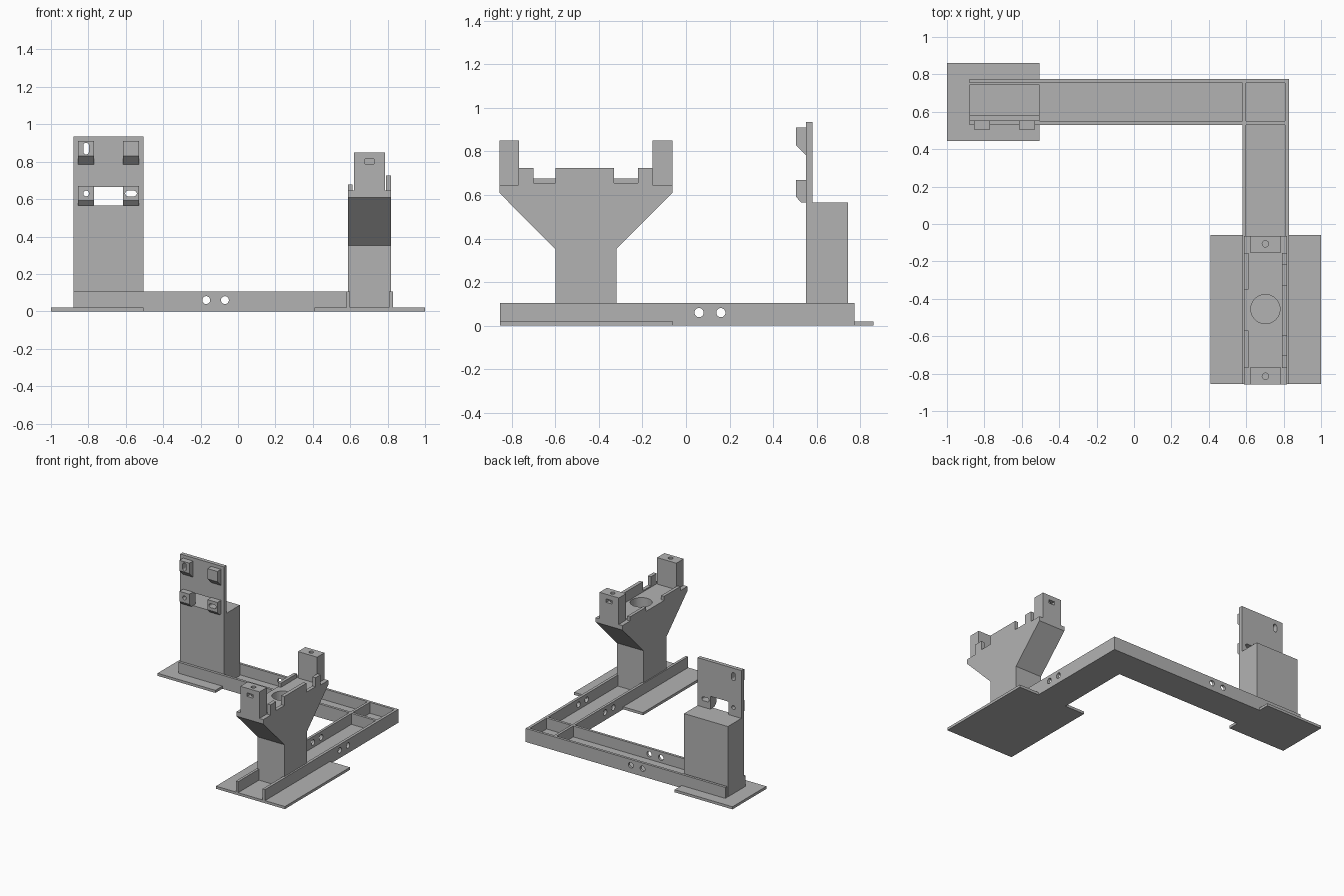
import bpy, bmesh, math

if "Cube" in bpy.data.objects:
    bpy.data.objects.remove(bpy.data.objects["Cube"])

grey = bpy.data.materials.new("plain grey")
grey.use_nodes = True
grey.diffuse_color = (0.45, 0.45, 0.45, 1)
grey.node_tree.nodes["Principled BSDF"].inputs["Base Color"].default_value = grey.diffuse_color


def prism(name, axis, points, lo, hi):
    """Extrude a closed outline along an axis; points hold the other two coordinates."""
    place = {"x": lambda a, b, t: (t, a, b),
             "y": lambda a, b, t: (a, t, b),
             "z": lambda a, b, t: (a, b, t)}[axis]
    bm = bmesh.new()
    low = [bm.verts.new(place(a, b, lo)) for a, b in points]
    high = [bm.verts.new(place(a, b, hi)) for a, b in points]
    bm.faces.new(low)
    bm.faces.new(high)
    n = len(points)
    for i in range(n):
        j = (i + 1) % n
        bm.faces.new((low[i], low[j], high[j], high[i]))
    bmesh.ops.recalc_face_normals(bm, faces=bm.faces)
    mesh = bpy.data.meshes.new(name)
    bm.to_mesh(mesh)
    bm.free()
    mesh.materials.append(grey)
    ob = bpy.data.objects.new(name, mesh)
    bpy.context.collection.objects.link(ob)
    return ob


def box(name, x0, x1, y0, y1, z0, z1):
    return prism(name, "z", [(x0, y0), (x1, y0), (x1, y1), (x0, y1)], z0, z1)


def slot(axis, a, b, r, lo, hi, da=0, db=0, sides=32):
    """Round cutter, stretched to a slot by half lengths da and db."""
    pts = []
    for i in range(sides):
        t = 2 * math.pi * (i + 0.5) / sides
        c, s = math.cos(t), math.sin(t)
        pts.append((a + r * c + math.copysign(da, c), b + r * s + math.copysign(db, s)))
    return prism("cutter", axis, pts, lo, hi)


def cut(ob, *cutters):
    """Subtract cutters from a part and remove them."""
    for c in cutters:
        mod = ob.modifiers.new("cut", "BOOLEAN")
        mod.operation, mod.solver, mod.object = "DIFFERENCE", "EXACT", c
    bpy.context.view_layer.update()
    deps = bpy.context.evaluated_depsgraph_get()
    mesh = bpy.data.meshes.new_from_object(ob.evaluated_get(deps))
    ob.modifiers.clear()
    ob.data = mesh
    for c in cutters:
        bpy.data.objects.remove(c)


# L-shaped channel frame with three pockets and cable holes
frame = prism("channel_frame", "z",
              [(-.88, .53), (.58, .53), (.58, -.855), (.83, -.855), (.83, .775), (-.88, .775)], 0, .105)
cut(frame,
    box("cutter", -1, .58, .55, .755, .02, .2),
    box("cutter", .60, .808, .55, .755, .02, .2),
    box("cutter", .60, .808, -1, .53, .02, .2),
    *[slot("y", x, .06, .021, .4, .9) for x in (-.17, -.07)],
    *[slot("x", y, .06, .021, .4, .9) for y in (.06, .16)])

# Base pads
box("left_arm_pad", .41, 1, -.855, -.06, 0, .02)
box("right_arm_pad", -1, -.505, .445, .86, 0, .02)

# Rear column with its mounting plate
box("rear_column", -.88, -.505, .55, .745, .01, .565)


def plate_holes():
    return [slot("y", -.812, .87, .015, .4, .7, db=.016),
            slot("y", -.812, .63, .015, .4, .7),
            slot("y", -.572, .63, .015, .4, .7, da=.016)]


plate = box("mounting_plate", -.88, -.505, .55, .58, .565, .935)
cut(plate, box("cutter", -.77, -.615, .4, .7, .5, .665), *plate_holes())

# Hooked pegs on the plate
upper = [(.55, .91), (.505, .91), (.505, .83), (.55, .785)]
lower = [(.55, .67), (.505, .67), (.505, .592), (.53, .565), (.55, .565)]
for row, outline in (("upper", upper), ("lower", lower)):
    for side, x in (("right", -.855), ("left", -.615)):
        peg = prism(f"{row}_{side}_peg", "x", outline, x, x + .085)
        cut(peg, *plate_holes())

# Flared column with a round socket in its deck
MID = -.46
half = [(.14, .01), (.14, .352), (.397, .61), (.397, .645)]
outline = [(MID + a, z) for a, z in half] + [(MID - a, z) for a, z in reversed(half)]
cradle = prism("flared_column", "x", outline, .588, .817)
cut(cradle, slot("z", .7025, -.455, .078, .5, .8, sides=48))

# End towers with a screw hole and a nut slot each
for name, sign in (("front_tower", -1), ("back_tower", 1)):
    outer, inner = MID + sign * .397, MID + sign * .307
    tower = box(name, .62, .785, min(outer, inner), max(outer, inner), .645, .85)
    y = MID + sign * .354
    deep, out = MID + sign * .33, MID + sign * .45
    cut(tower, slot("z", .7025, y, .017, .75, .9),
        box("cutter", .678, .727, min(deep, out), max(deep, out), .787, .814))

# Notched tall rail and two short rails on the deck edges
rail = [(-.77, .645), (-.77, .725), (-.70, .725), (-.70, .655), (-.60, .655), (-.60, .725),
        (-.33, .725), (-.33, .655), (-.22, .655), (-.22, .725), (-.155, .725), (-.155, .645)]
prism("tall_rail", "x", rail, .79, .817)
box("front_short_rail", .588, .612, -.77, -.57, .645, .677)
box("back_short_rail", .588, .612, -.35, -.155, .645, .677)
